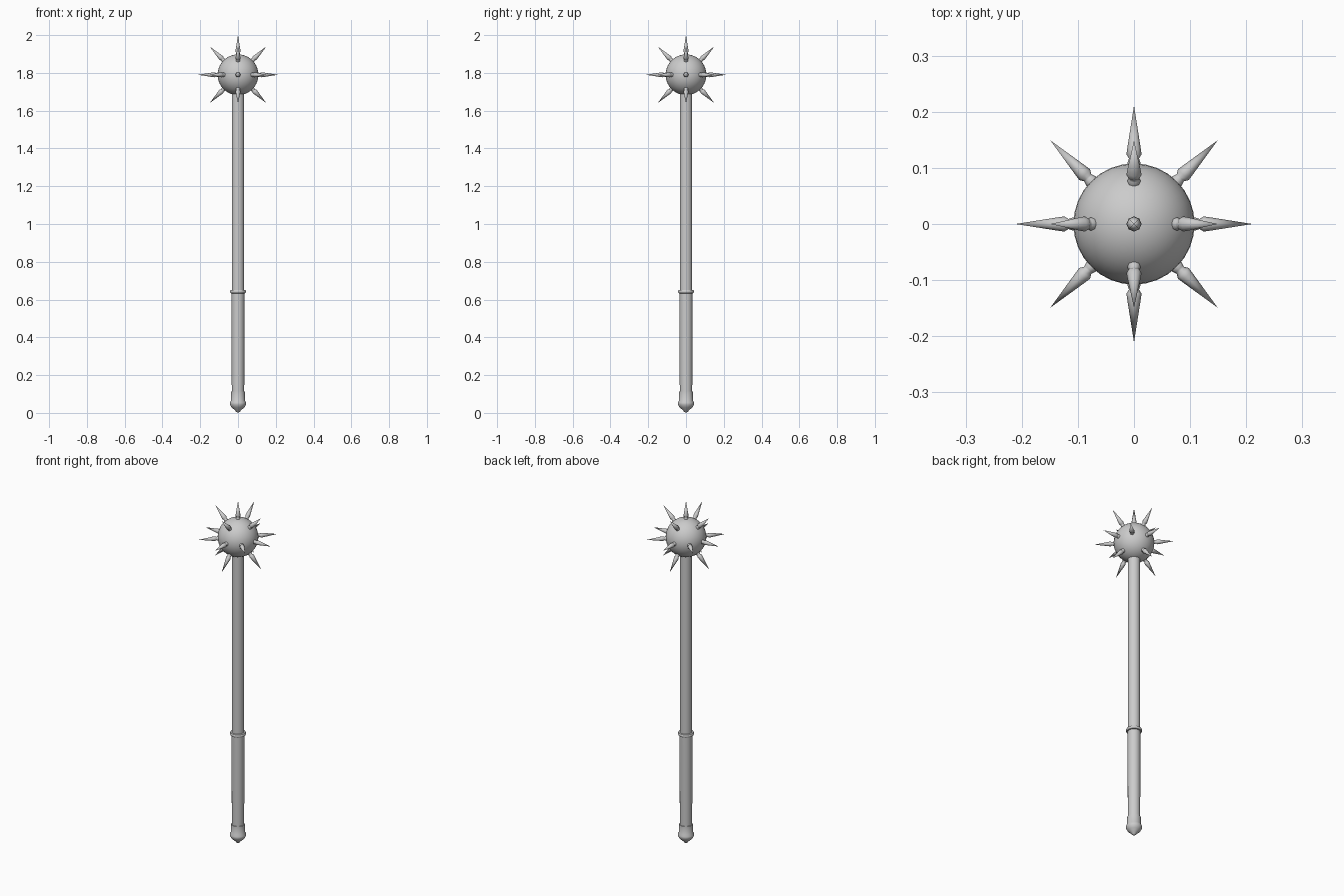
import bpy, bmesh, math
from mathutils import Vector, Matrix

if "Cube" in bpy.data.objects:
    bpy.data.objects.remove(bpy.data.objects["Cube"])

HEAD = Vector((0, 0, 1.79))


def lathe(bm, profile, sides, matrix=Matrix()):
    """Revolve (radius, height) points about local z; radius 0 closes to a point."""
    rings = []
    for r, z in profile:
        count = sides if r > 0 else 1
        rings.append([bm.verts.new(matrix @ Vector((
            r * math.cos(2 * math.pi * i / sides),
            r * math.sin(2 * math.pi * i / sides), z))) for i in range(count)])
    for a, b in zip(rings, rings[1:]):
        for i in range(sides):
            j = (i + 1) % sides
            quad = [a[i % len(a)], a[j % len(a)], b[j % len(b)], b[i % len(b)]]
            bm.faces.new(list(dict.fromkeys(quad)))
    for ring in (rings[0], rings[-1]):
        if len(ring) > 2:
            bm.faces.new(ring)


def finish(bm, name, angle=40):
    bmesh.ops.recalc_face_normals(bm, faces=bm.faces)
    mesh = bpy.data.meshes.new(name)
    bm.to_mesh(mesh)
    bm.free()
    obj = bpy.data.objects.new(name, mesh)
    bpy.context.collection.objects.link(obj)
    bpy.ops.object.select_all(action='DESELECT')
    obj.select_set(True)
    bpy.context.view_layer.objects.active = obj
    bpy.ops.object.shade_smooth_by_angle(angle=math.radians(angle))
    return obj


def turned_part(name, profile, sides=24):
    bm = bmesh.new()
    lathe(bm, profile, sides)
    return finish(bm, name)


# Handle parts, bottom to top
turned_part("pommel", [(0, 0), (0.010, 0.006), (0.016, 0.014), (0.034, 0.029),
                       (0.042, 0.043), (0.043, 0.055), (0.037, 0.064),
                       (0.036, 0.112), (0.030, 0.114)])
turned_part("grip", [(0.033, 0.10), (0.034, 0.64)])
turned_part("collar_ring", [(0.032, 0.632), (0.040, 0.634), (0.043, 0.640),
                            (0.043, 0.644), (0.040, 0.650), (0.032, 0.652)])
turned_part("shaft", [(0.033, 0.64), (0.033, 1.72)])

# Ball head
bm = bmesh.new()
bmesh.ops.create_uvsphere(bm, u_segments=32, v_segments=20, radius=0.108,
                          matrix=Matrix.Translation(HEAD))
finish(bm, "ball_head")

# Spikes along every axis and every 45 degree diagonal, except into the shaft
spike_profile = [(0.011, 0.100), (0.012, 0.108), (0.010, 0.114), (0.009, 0.117),
                 (0.0135, 0.124), (0.0125, 0.132), (0, 0.211)]
bm = bmesh.new()
for x in (-1, 0, 1):
    for y in (-1, 0, 1):
        for z in (-1, 0, 1):
            if abs(x) + abs(y) + abs(z) not in (1, 2) or (x, y, z) == (0, 0, -1):
                continue
            turn = Vector((x, y, z)).to_track_quat('Z', 'Y').to_matrix().to_4x4()
            lathe(bm, spike_profile, 8, Matrix.Translation(HEAD) @ turn)
finish(bm, "spikes", 50)
